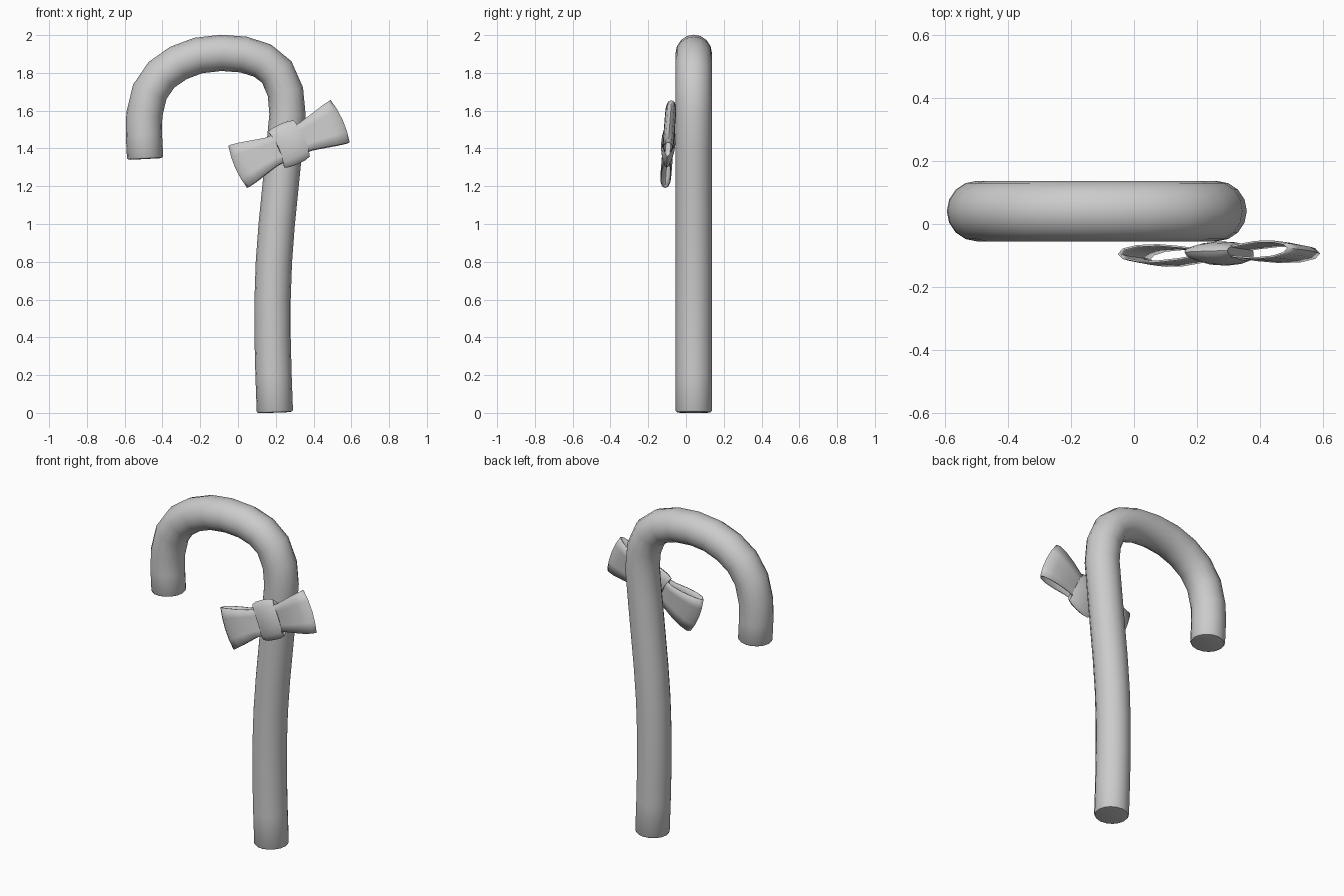
import bpy, bmesh
from math import sin, cos, pi, radians
from mathutils import Vector, Matrix

if "Cube" in bpy.data.objects:
    bpy.data.objects.remove(bpy.data.objects["Cube"])


def finish(name, bm, angle=40):
    bmesh.ops.recalc_face_normals(bm, faces=bm.faces)
    me = bpy.data.meshes.new(name)
    bm.to_mesh(me)
    bm.free()
    ob = bpy.data.objects.new(name, me)
    bpy.context.collection.objects.link(ob)
    bpy.ops.object.select_all(action='DESELECT')
    bpy.context.view_layer.objects.active = ob
    ob.select_set(True)
    bpy.ops.object.shade_smooth_by_angle(angle=radians(angle))
    return ob


def loft(bm, rings, caps=True):
    rows = [[bm.verts.new(p) for p in r] for r in rings]
    n = len(rows[0])
    for a, b in zip(rows, rows[1:]):
        for i in range(n):
            j = (i + 1) % n
            bm.faces.new((a[i], a[j], b[j], b[i]))
    if caps:
        bm.faces.new(rows[0])
        bm.faces.new(rows[-1])


# Cane: round tube swept along a hooked centre line (x, z)
PATH = [(.195, .012), (.188, .2), (.183, .4), (.183, .6), (.19, .8), (.205, 1.0),
        (.225, 1.2), (.245, 1.4), (.262, 1.58), (.251, 1.70), (.205, 1.805),
        (.13, 1.865), (.03, 1.897), (-.09, 1.906), (-.21, 1.892), (-.315, 1.853),
        (-.405, 1.79), (-.467, 1.70), (-.496, 1.58), (-.498, 1.47), (-.492, 1.355)]
R, Y, SIDES = .096, .041, 16
pts = [Vector((x, Y, z)) for x, z in PATH]
rings = []


def ring(p, t, r):
    side = Vector((0, 1, 0))
    up = t.cross(side)
    return [p + r * (cos(2 * pi * i / SIDES) * up + sin(2 * pi * i / SIDES) * side)
            for i in range(SIDES)]


for i, p in enumerate(pts):
    t = (pts[min(i + 1, len(pts) - 1)] - pts[max(i - 1, 0)]).normalized()
    if i == 0:
        rings.append(ring(p - t * .011, t, R * .8))
        rings.append(ring(p - t * .008, t, R * .95))
    rings.append(ring(p, t, R))
    if i == len(pts) - 1:
        rings.append(ring(p + t * .008, t, R * .95))
        rings.append(ring(p + t * .011, t, R * .8))
bm = bmesh.new()
loft(bm, rings)
finish("cane", bm)

# Bow frame: tilted in front of the shaft (local x along bow, y depth, z height)
FRAME = (Matrix.Translation((.27, -.094, 1.423)) @ Matrix.Rotation(-.075, 4, 'X')
         @ Matrix.Rotation(radians(-24), 4, 'Y'))

# Ribbon loops: hollow flattened bands, open above and below
SECTION = [(.03, .010, .078), (.10, .022, .080), (.17, .029, .096),
           (.235, .027, .112), (.28, .017, .121)]
outline = [(u, -w, h) for u, w, h in SECTION] + [(.297, 0, .123)] \
    + [(u, w, h) for u, w, h in reversed(SECTION)]
for name, s in (("bow_loop_right", 1), ("bow_loop_left", -1)):
    bm = bmesh.new()
    rows = []
    for k in (-1, -.5, 0, .5, 1):
        bulge = .05 * (1 - k * k)
        rows.append([FRAME @ Vector((s * u * (1 + bulge), w, k * h)) for u, w, h in outline])
    loft(bm, rows, caps=False)
    ob = finish(name, bm)
    mod = ob.modifiers.new("thickness", 'SOLIDIFY')
    mod.thickness = .006
    mod.offset = -1

# Knot: puffed band wrapped around the middle
bm = bmesh.new()
rows = []
for u, f, w in ((-.072, .78, .018), (-.074, .90, .025), (-.045, .98, .034), (0, 1, .038),
                (.045, .98, .034), (.074, .90, .025), (.072, .78, .018)):
    row = []
    for i in range(16):
        a = 2 * pi * i / 16
        c, d = cos(a), sin(a)
        bend = .015 * (1 - c * c)
        row.append(FRAME @ Vector((u + bend, w * d, .116 * f * c)))
    rows.append(row)
loft(bm, rows)
finish("bow_knot", bm)
